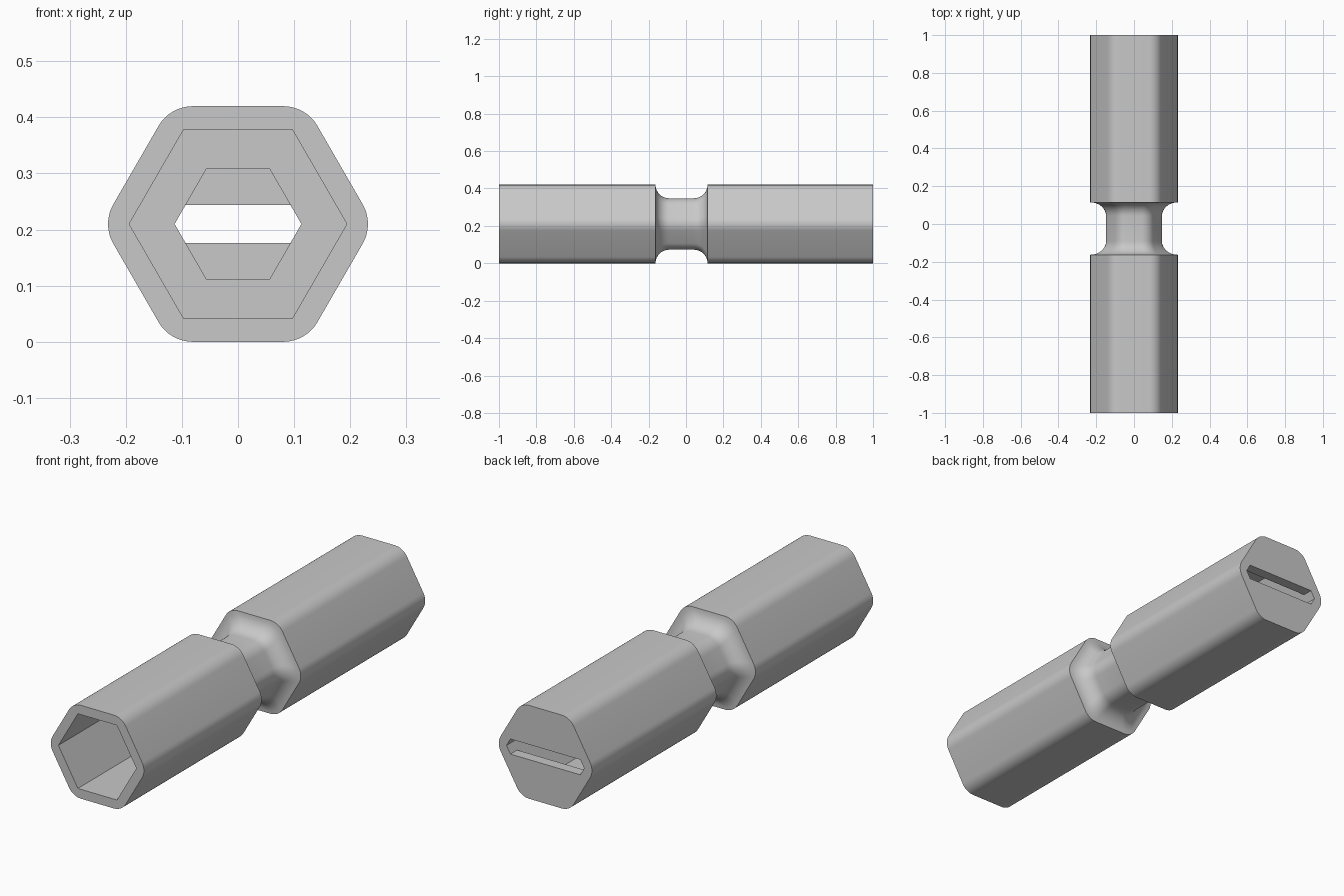
import bpy, bmesh
from math import cos, sin, radians, pi

if "Cube" in bpy.data.objects:
    bpy.data.objects.remove(bpy.data.objects["Cube"], do_unlink=True)

APOTHEM, NECK, ROUND = 0.21, 0.1375, 0.07      # outer sizes, across-flats halves
NECK_FRONT, NECK_BACK = -0.163, 0.115          # ends of the neck groove
WALL, LIP = 0.04, 0.048
BORE, HOLE, SLOT = 0.194, 0.113, 0.034         # inner sizes
ARC = 8                                        # segments per rounded corner

grey = bpy.data.materials.new("grey")
grey.use_nodes = True
colour = (0.58, 0.58, 0.58, 1)
grey.diffuse_color = colour
grey.node_tree.nodes["Principled BSDF"].inputs["Base Color"].default_value = colour


def loft(name, sections):
    """Solid through (y, [(x, z), ...]) sections, capped at both ends."""
    bm = bmesh.new()
    rings = [[bm.verts.new((x, y, z + APOTHEM)) for x, z in pts] for y, pts in sections]
    for a, b in zip(rings, rings[1:]):
        for i in range(len(a)):
            j = (i + 1) % len(a)
            bm.faces.new((a[i], a[j], b[j], b[i]))
    bm.faces.new(rings[0])
    bm.faces.new(rings[-1])
    bmesh.ops.recalc_face_normals(bm, faces=bm.faces)
    mesh = bpy.data.meshes.new(name)
    bm.to_mesh(mesh)
    bm.free()
    mesh.materials.append(grey)
    obj = bpy.data.objects.new(name, mesh)
    bpy.context.collection.objects.link(obj)
    return obj


def hexagon(radius):
    return [(radius * cos(k * pi / 3), radius * sin(k * pi / 3)) for k in range(6)]


def rounded_hexagon(apothem):
    pts = []
    for cx, cz in hexagon((apothem - ROUND) / cos(pi / 6)):
        k = len(pts) // (ARC + 1)
        for s in range(ARC + 1):
            a = radians(60 * k - 30 + 60 * s / ARC)
            pts.append((cx + ROUND * cos(a), cz + ROUND * sin(a)))
    return pts


# Outer body: two tubes joined by a neck with concave fillets
fillet = APOTHEM - NECK
steps = [i * pi / 2 / ARC for i in range(ARC + 1)]
profile = [(-1, APOTHEM)]
profile += [(NECK_FRONT + fillet * (1 - cos(a)), APOTHEM - fillet * sin(a)) for a in steps]
profile += [(NECK_BACK - fillet * (1 - cos(a)), APOTHEM - fillet * sin(a)) for a in reversed(steps)]
profile += [(1, APOTHEM)]
body = loft("hex_tube_body", [(y, rounded_hexagon(a)) for y, a in profile])

# Hollows: front socket, back chamber, hole through the neck, slot in the end wall
edge = BORE - 0.0005
shoulder = edge - SLOT / 3 ** 0.5
slot = [(edge, 0), (shoulder, SLOT), (-shoulder, SLOT),
        (-edge, 0), (-shoulder, -SLOT), (shoulder, -SLOT)]
hollows = [
    ("front_socket", hexagon(BORE), -1.1, NECK_FRONT - WALL),
    ("back_chamber", hexagon(BORE), NECK_BACK + WALL, 1 - LIP),
    ("neck_hole", hexagon(HOLE), -0.4, 0.4),
    ("end_slot", slot, 0.8, 1.1),
]
bpy.context.view_layer.objects.active = body
for name, pts, y0, y1 in hollows:
    cutter = loft(name + "_cutter", [(y0, pts), (y1, pts)])
    cutter.hide_render = True
    cut = body.modifiers.new(name, "BOOLEAN")
    cut.operation, cut.solver, cut.object = "DIFFERENCE", "EXACT", cutter
    bpy.ops.object.modifier_apply(modifier=cut.name)
    bpy.data.objects.remove(cutter, do_unlink=True)

# Smooth rounded corners, crisp edges
bpy.ops.object.select_all(action="DESELECT")
body.select_set(True)
bpy.ops.object.shade_smooth_by_angle(angle=radians(30))
